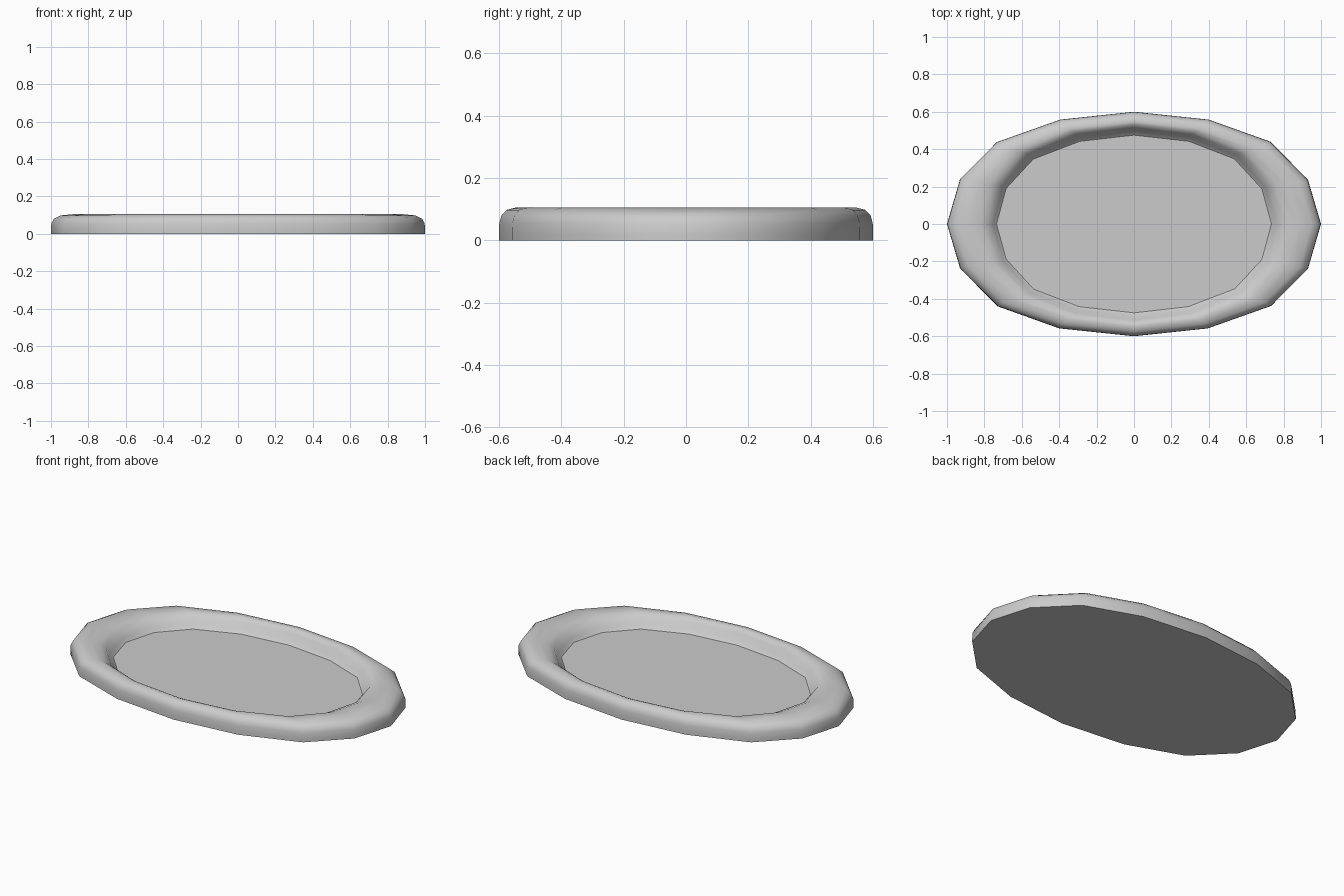
import bpy, bmesh

if "Cube" in bpy.data.objects:
    bpy.data.objects.remove(bpy.data.objects["Cube"])

# Rounded 16-sided outline: one quarter, turned four times
quarter = [(1, 0), (0.93, 0.395), (0.73, 0.733), (0.40, 0.93)]
outline = []
for turn in range(4):
    outline += quarter
    quarter = [(-y, x) for x, y in quarter]

# Rim section from the base, over the rounded rim, down to the tray floor:
# half length, half width, height
section = [
    (1.0, 0.6, 0.0), (1.0, 0.6, 0.02), (0.998, 0.599, 0.055),
    (0.985, 0.592, 0.08), (0.95, 0.575, 0.098), (0.88, 0.547, 0.105),
    (0.82, 0.532, 0.10), (0.775, 0.515, 0.082), (0.752, 0.497, 0.048),
    (0.735, 0.475, 0.03),
]

bm = bmesh.new()
rings = [[bm.verts.new((x * rx, y * ry, z)) for x, y in outline]
         for rx, ry, z in section]
n = len(outline)
for low, high in zip(rings, rings[1:]):
    for i in range(n):
        j = (i + 1) % n
        bm.faces.new((low[i], low[j], high[j], high[i]))

# Flat underside and tray floor
bm.faces.new(rings[0][::-1])
bm.faces.new(rings[-1])

mesh = bpy.data.meshes.new("oval_tray")
bm.to_mesh(mesh)
bm.free()
tray = bpy.data.objects.new("oval_tray", mesh)
bpy.context.collection.objects.link(tray)
bpy.context.view_layer.objects.active = tray
tray.select_set(True)
bpy.ops.object.shade_smooth_by_angle(angle=0.65)
